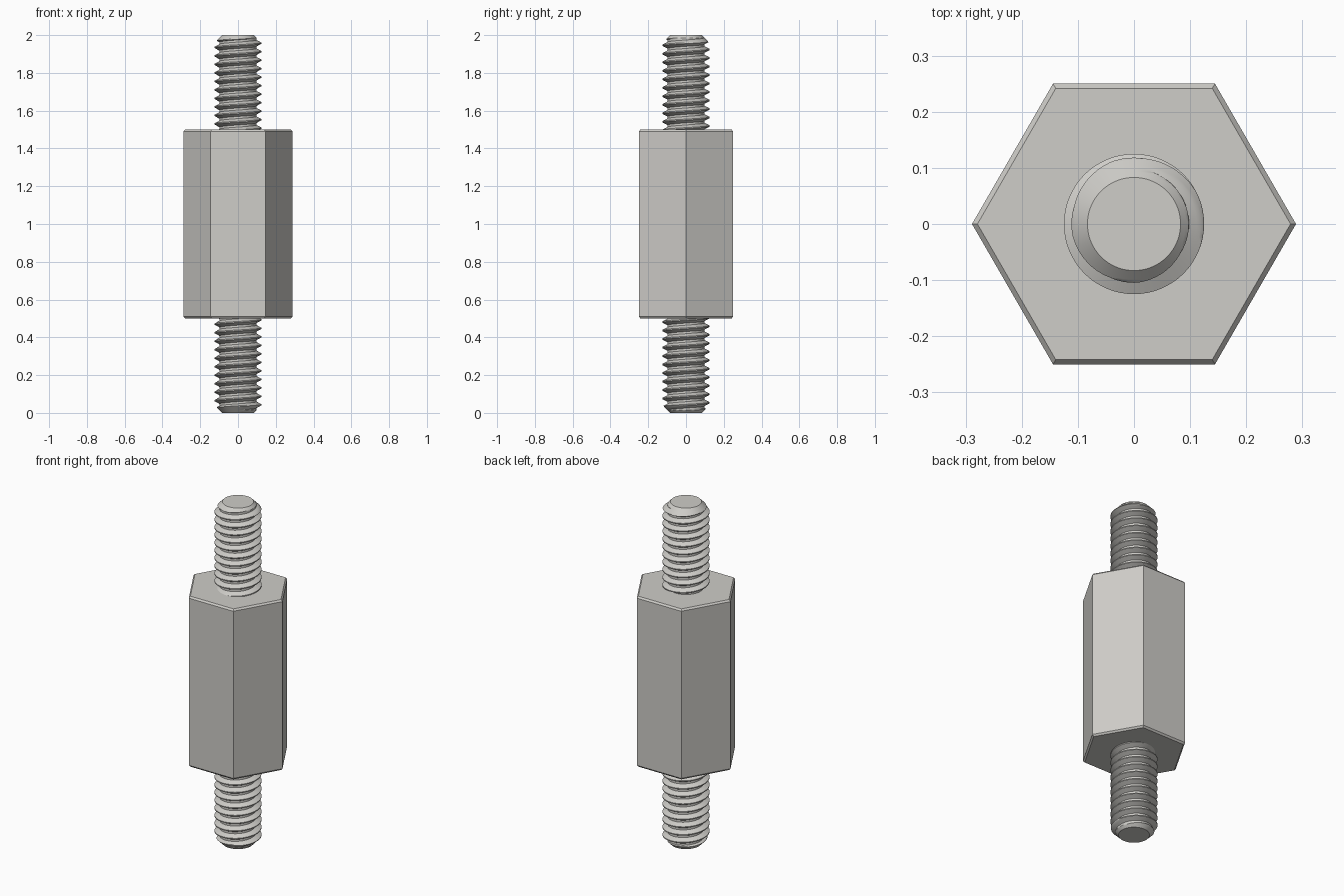
import bpy, bmesh
from math import cos, sin, pi, radians

cube = bpy.data.objects.get("Cube")
if cube:
    bpy.data.objects.remove(cube, do_unlink=True)

# Single metal colour
METAL = (0.62, 0.61, 0.58, 1.0)
metal = bpy.data.materials.new("brushed grey metal")
metal.use_nodes = True
metal.diffuse_color = METAL
metal.node_tree.nodes["Principled BSDF"].inputs["Base Color"].default_value = METAL

PITCH = 0.045
CREST, ROOT = 0.125, 0.098
TIP_RADIUS = 0.083
SEGMENTS = 64
STEPS = 4


def finish(bm, name):
    bmesh.ops.remove_doubles(bm, verts=bm.verts, dist=0.00002)
    bmesh.ops.holes_fill(bm, edges=bm.edges, sides=0)
    bmesh.ops.recalc_face_normals(bm, faces=bm.faces)
    mesh = bpy.data.meshes.new(name)
    bm.to_mesh(mesh)
    bm.free()
    mesh.materials.append(metal)
    obj = bpy.data.objects.new(name, mesh)
    bpy.context.collection.objects.link(obj)
    return obj


def skin(bm, rings, closed):
    """Bridge successive rows of vertices with quads."""
    for low, high in zip(rings, rings[1:]):
        n = len(low)
        for i in range(n if closed else n - 1):
            j = (i + 1) % n
            bm.faces.new((low[i], low[j], high[j], high[i]))


def thread_radius(turn):
    """Trapezoid thread: turn is measured in pitches from a root centre."""
    d = abs((turn + 0.5) % 1 - 0.5)
    t = (d - 1 / 8) / (7 / 16 - 1 / 8)
    return ROOT + (CREST - ROOT) * min(max(t, 0), 1)


# Hexagonal body with chamfered end edges
bm = bmesh.new()
body_profile = [(0.279, 0.5), (0.2887, 0.51), (0.2887, 1.49), (0.279, 1.5)]
skin(bm, [[bm.verts.new((r * cos(i * pi / 3), r * sin(i * pi / 3), z))
           for i in range(6)] for r, z in body_profile], True)
finish(bm, "hex_body")


def threaded_stud(name, flip):
    """Helical stud with a chamfered tip; flip turns it over to the bottom."""
    base, tip, root_z = 1.48, 2.0, 1.98
    corners = [-1 / 8, 1 / 8, 7 / 16, 9 / 16, 7 / 8]
    offsets = [a + (b - a) * s / STEPS
               for a, b in zip(corners, corners[1:]) for s in range(STEPS)]
    bm = bmesh.new()
    rings = []
    for k in range(-13, 3):
        for f in offsets:
            ring = []
            for i in range(SEGMENTS + 1):
                lead = i / SEGMENTS
                z = root_z + (k + f + lead) * PITCH
                z = min(max(z, base), tip)
                r = thread_radius((z - root_z) / PITCH - lead)
                r = min(r, TIP_RADIUS + tip - z)
                a = 2 * pi * lead
                x, y = r * cos(a), r * sin(a)
                ring.append(bm.verts.new((x, -y, 2 - z) if flip else (x, y, z)))
            rings.append(ring)
    skin(bm, rings, False)
    obj = finish(bm, name)
    bpy.ops.object.select_all(action='DESELECT')
    obj.select_set(True)
    bpy.context.view_layer.objects.active = obj
    bpy.ops.object.shade_smooth_by_angle(angle=radians(25))


# Threaded studs at both ends
threaded_stud("top_threaded_stud", False)
threaded_stud("bottom_threaded_stud", True)
